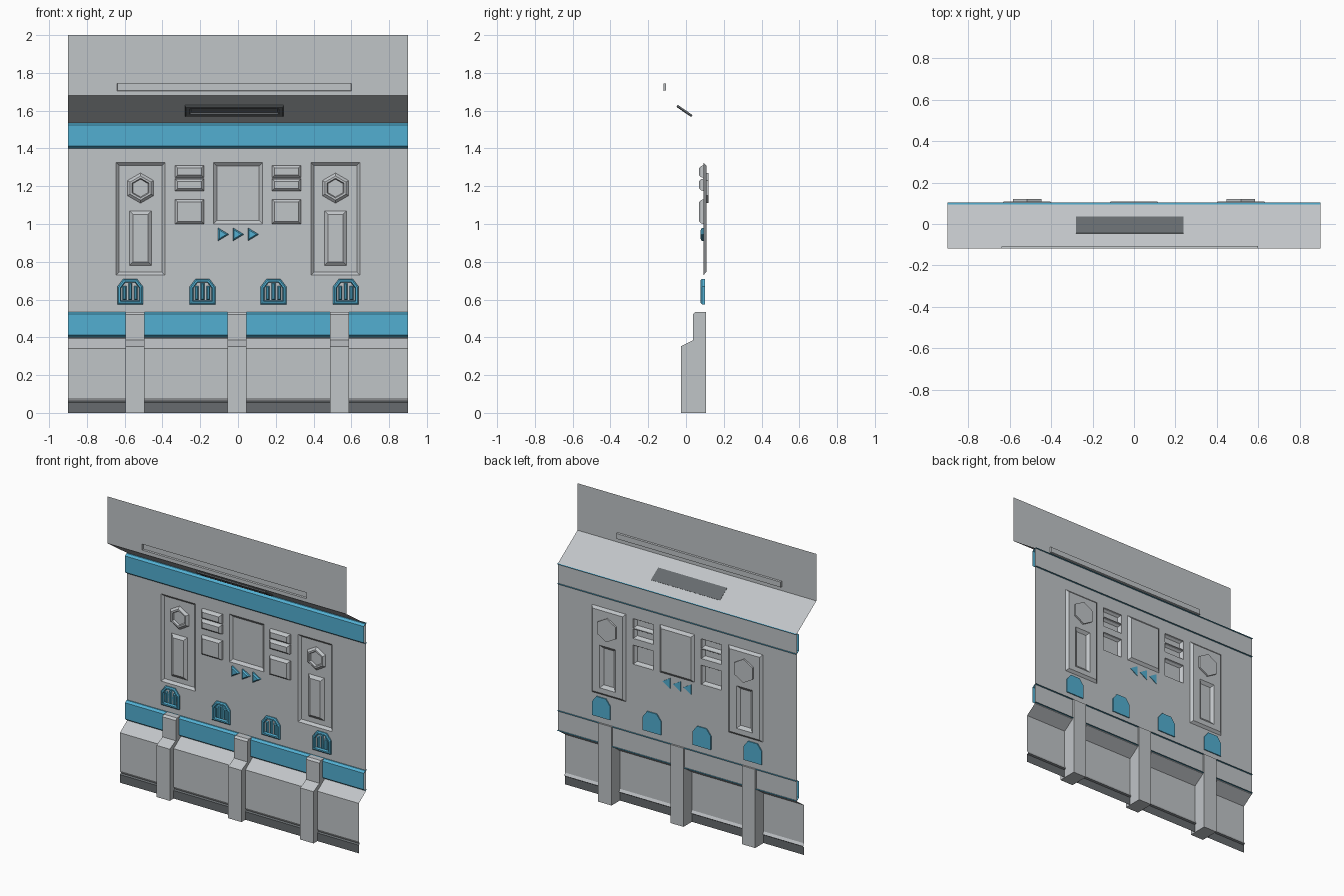
import bpy, bmesh, math
from mathutils import Vector

if "Cube" in bpy.data.objects:
    bpy.data.objects.remove(bpy.data.objects["Cube"])


def material(name, rgb):
    m = bpy.data.materials.new(name)
    m.diffuse_color = (*rgb, 1)
    m.use_nodes = True
    m.node_tree.nodes["Principled BSDF"].inputs["Base Color"].default_value = m.diffuse_color
    return m


GREY = material("light grey", (0.53, 0.555, 0.575))
BLUE = material("blue", (0.085, 0.43, 0.64))
DARK = material("dark grey", (0.135, 0.148, 0.158))

WALL = 0.093     # y of the main wall sheet
FLOOR = 0.108    # y of the recessed panel floors
TOP = -0.118     # y of the upper fascia
W = 0.9          # half width


def finish(name, bm, mat, solid=False):
    """Solids get outward normals, open sheets face the front."""
    bm.normal_update()
    if solid:
        bmesh.ops.recalc_face_normals(bm, faces=bm.faces)
    else:
        bmesh.ops.reverse_faces(bm, faces=[f for f in bm.faces if f.normal.y > 1e-5])
    me = bpy.data.meshes.new(name)
    bm.to_mesh(me)
    bm.free()
    me.materials.append(mat)
    ob = bpy.data.objects.new(name, me)
    bpy.context.collection.objects.link(ob)
    return ob


def rect(x0, x1, z0, z1):
    return [(x0, z0), (x1, z0), (x1, z1), (x0, z1)]


def inset(poly, t):
    """Move every edge of a counter-clockwise outline inwards by t."""
    out = []
    for i, p in enumerate(poly):
        p, a, b = Vector(p), Vector(poly[i - 1]), Vector(poly[(i + 1) % len(poly)])
        d1, d2 = (p - a).normalized(), (b - p).normalized()
        n1, n2 = Vector((-d1.y, d1.x)), Vector((-d2.y, d2.x))
        out.append(p + (n1 + n2) * (t / (1 + n1.dot(n2))))
    return out


def press(name, outline, steps, mat, solid=False, cap=True):
    """Outline stepped through (inset, y) rings, closed by a flat cap."""
    bm = bmesh.new()
    rings = [[bm.verts.new((p[0], y, p[1])) for p in inset(outline, t)] for t, y in steps]
    for r, s in zip(rings, rings[1:]):
        for i in range(len(r)):
            j = (i + 1) % len(r)
            bm.faces.new((r[i], r[j], s[j], s[i]))
    if cap:
        bm.faces.new(rings[-1])
    if solid:
        bm.faces.new(rings[0][::-1])
    return finish(name, bm, mat, solid)


def sheet(name, area, y, holes, mat):
    """Flat upright sheet with rectangular openings."""
    bm = bmesh.new()
    boxes = [area] + holes
    xs = sorted({v for b in boxes for v in b[:2]})
    zs = sorted({v for b in boxes for v in b[2:]})
    for x0, x1 in zip(xs, xs[1:]):
        for z0, z1 in zip(zs, zs[1:]):
            cx, cz = (x0 + x1) / 2, (z0 + z1) / 2
            if not any(h[0] < cx < h[1] and h[2] < cz < h[3] for h in holes):
                bm.faces.new([bm.verts.new((x, y, z)) for x, z in rect(x0, x1, z0, z1)])
    bmesh.ops.remove_doubles(bm, verts=bm.verts, dist=1e-5)
    return finish(name, bm, mat)


def sweep(name, profile, x0, x1, mat, solid=False):
    """(y, z) profile swept along x."""
    bm = bmesh.new()
    left, right = [[bm.verts.new((x, y, z)) for y, z in profile] for x in (x0, x1)]
    n = len(profile)
    for i in range(n if solid else n - 1):
        j = (i + 1) % n
        bm.faces.new((left[i], left[j], right[j], right[i]))
    if solid:
        bm.faces.new(left)
        bm.faces.new(right[::-1])
    return finish(name, bm, mat, solid)


# Openings in the main wall
talls = [(-0.645, -0.387, 0.73, 1.325), (0.387, 0.645, 0.73, 1.325)]
screen = (-0.13, 0.13, 1.0, 1.325)
buttons = [(x, x + 0.153, z0, z1) for x in (-0.333, 0.18)
           for z0, z1 in ((1.0, 1.13), (1.175, 1.24), (1.245, 1.31))]
sheet("main_wall", (-W, W, 0.395, 1.535), WALL, talls + [screen] + buttons, GREY)

# Centre recess and raised buttons
press("centre_recess", rect(*screen), [(0, WALL), (0.018, FLOOR)], GREY)
for b in buttons:
    press("button", rect(*b), [(0, WALL), (0.003, 0.08), (0.014, 0.069)], GREY)

# Tall recessed panels with a raised plate and a hexagonal socket
for x0, x1, z0, z1 in talls:
    cx = (x0 + x1) / 2
    press("tall_recess", rect(x0, x1, z0, z1), [(0, WALL), (0.016, FLOOR)], GREY, cap=False)
    plate = (cx - 0.059, cx + 0.059, 0.78, 1.07)
    sheet("tall_recess_floor", (x0 + 0.016, x1 - 0.016, z0 + 0.016, z1 - 0.016),
          FLOOR, [plate], GREY)
    press("raised_plate", rect(*plate), [(0, FLOOR), (0.02, 0.092)], GREY)
    hexa = [(cx + 0.08 * math.cos(math.radians(30 + 60 * k)),
             1.19 + 0.08 * math.sin(math.radians(30 + 60 * k))) for k in range(6)]
    press("hex_socket", hexa, [(0, 0.12), (0, FLOOR), (0.014, 0.094), (0.024, 0.094),
                               (0.03, 0.112)], GREY, solid=True)

# Arrow markers
for x in (-0.106, -0.027, 0.052):
    press("arrow_marker", [(x, 0.91), (x + 0.058, 0.945), (x, 0.98)],
          [(0, WALL + 0.004), (0, 0.084), (0.007, 0.077)], BLUE, solid=True)

# Vents with slats
for cx in (-0.571, -0.188, 0.188, 0.571):
    w = 0.068
    outline = [(cx - w, 0.575), (cx + w, 0.575), (cx + w, 0.668), (cx + 0.036, 0.71),
               (cx - 0.036, 0.71), (cx - w, 0.668)]
    press("vent_frame", outline, [(0, 0.1), (0, 0.084), (0.007, 0.078), (0.016, 0.078),
                                  (0.02, 0.093)], BLUE, solid=True)
    for dx, top in ((-0.03, 0.672), (0, 0.688), (0.03, 0.672)):
        press("vent_slat", rect(cx + dx - 0.01, cx + dx + 0.01, 0.597, top),
              [(0, 0.093), (0.006, 0.081)], BLUE)

# Blue trim bands, open at the back and ends
for z0, z1 in ((1.4, 1.535), (0.4, 0.535)):
    sweep("trim_band", [(0.105, z1), (0.085, z1), (0.07, z1 - 0.012), (0.07, z0 + 0.012),
                        (0.085, z0), (0.105, z0)], -W, W, BLUE)

# Upper fascia with a shallow long recess, and the sloped soffit below it
strip = (-0.64, 0.6, 1.705, 1.745)
sheet("upper_fascia", (-W, W, 1.68, 2.0), TOP, [strip], GREY)
press("fascia_recess", rect(*strip), [(0, TOP), (0.002, TOP + 0.012)], GREY)
sweep("soffit", [(TOP, 1.68), (WALL, 1.535)], -W, W, GREY)

# Light fitting lying on the soffit
light = press("soffit_fitting", rect(-0.26, 0.26, -0.048, 0.048),
              [(0, 0.001), (0, -0.008), (0.005, -0.012), (0.022, -0.012), (0.03, -0.003)],
              DARK, solid=True)
light.location = (-0.02, -0.005, 1.603)
light.rotation_euler = (math.atan2(0.211, 0.145), 0, 0)

# Base skirting with a dark kick strip
sweep("base_skirt", [(WALL, 0.395), (0.015, 0.34), (0.015, 0.08), (0.025, 0.062)],
      -W, W, GREY)
sweep("kick_strip", [(0.025, 0.062), (0.015, 0.055), (0.015, 0)], -W, W, DARK)

# Pillars
pillar = [(0.105, 0), (0.105, 0.535), (0.05, 0.535), (0.037, 0.522), (0.037, 0.385),
          (-0.027, 0.352), (-0.027, 0)]
for cx in (-0.545, -0.005, 0.538):
    sweep("pillar", pillar, cx - 0.05, cx + 0.05, GREY, solid=True)
